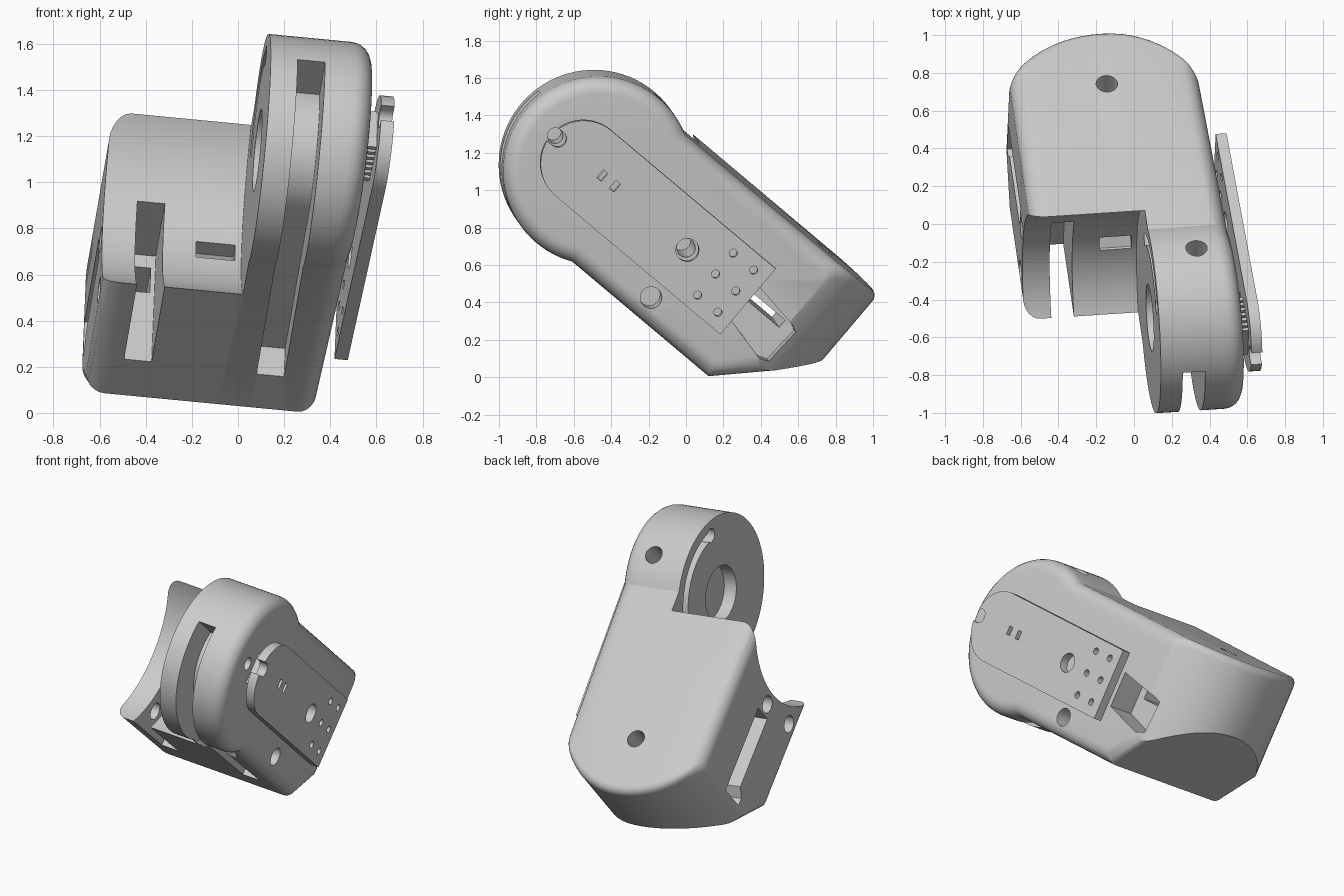
import bpy, bmesh, math
from mathutils import Vector, Matrix

cube = bpy.data.objects.get("Cube")
if cube:
    bpy.data.objects.remove(cube, do_unlink=True)

grey = bpy.data.materials.new("plain grey")
grey.use_nodes = True
grey.diffuse_color = (0.6, 0.6, 0.6, 1)
grey.node_tree.nodes["Principled BSDF"].inputs["Base Color"].default_value = (0.6, 0.6, 0.6, 1)

# Part frame: X across the knuckle, Y along the body, Z through its height
ax = Vector((0.993, 0.065, -0.095)).normalized()
az = ax.cross(Vector((-0.11, 0.76, -0.64))).normalized()
ay = az.cross(ax)
FRAME = Matrix((ax, ay, az)).transposed().to_4x4()

LEFT, RIGHT, INNER = -0.665, 0.38, -0.057  # side faces, inner face of the disc
TOP, BOTTOM = 1.0, 0.09
DY, DZ, DR = -1.115, 0.55, 0.507           # disc centre and radius
FILLET = 0.085
TAPER = 0.035                              # right side leans in towards the end


def loft(name, rings):
    """Skin closed rings of equal length and cap both ends."""
    bm = bmesh.new()
    rows = [[bm.verts.new(p) for p in ring] for ring in rings]
    n = len(rows[0])
    for r0, r1 in zip(rows, rows[1:]):
        for i in range(n):
            j = (i + 1) % n
            bm.faces.new((r0[i], r0[j], r1[j], r1[i]))
    bm.faces.new(rows[0])
    bm.faces.new(rows[-1])
    bmesh.ops.recalc_face_normals(bm, faces=bm.faces)
    mesh = bpy.data.meshes.new(name)
    bm.to_mesh(mesh)
    bm.free()
    obj = bpy.data.objects.new(name, mesh)
    bpy.context.collection.objects.link(obj)
    mesh.materials.append(grey)
    return obj


def prism(name, pts, lo, hi, axis="X", lean=0):
    """Extrude a YZ outline along X, or an XY outline along Z."""
    if axis == "X":
        put = lambda p, h: (h - lean * (p[0] + 0.3), p[0], p[1])
    else:
        put = lambda p, h: (p[0], p[1], h)
    return loft(name, [[put(p, h) for p in pts] for h in (lo, hi)])


def arc(c0, c1, r, start=0, end=360, n=40):
    full = end - start == 360
    steps = [math.radians(start + (end - start) * i / n) for i in range(n if full else n + 1)]
    return [(c0 + r * math.cos(t), c1 + r * math.sin(t)) for t in steps]


def rect(a0, a1, b0, b1):
    return [(a0, b0), (a1, b0), (a1, b1), (a0, b1)]


def cut(obj, pts, lo, hi, axis="X"):
    tool = prism("cutter", pts, lo, hi, axis)
    tool.hide_render = True
    mod = obj.modifiers.new("cut", "BOOLEAN")
    mod.operation, mod.solver, mod.object = "DIFFERENCE", "EXACT", tool
    bpy.context.view_layer.objects.active = obj
    bpy.ops.object.modifier_apply(modifier=mod.name)
    bpy.data.objects.remove(tool, do_unlink=True)


def section(x, d):
    """Side outline at x, inset by d: disc, bottom, chamfer, rounded end."""
    end = -0.096 + math.sqrt(0.61 ** 2 - (x + 0.155) ** 2)
    top, low, r = TOP - d, BOTTOM + d, DR - d
    a = math.degrees(math.asin((top - DZ) / r))
    b = math.degrees(math.asin((DZ - low) / r))
    slope = 0.03 + d * math.sqrt(2)
    pts = arc(DY, DZ, r, a, 360 - b, 56)
    pts += [(low - slope, low), (end, end + slope)]
    pts += arc(end - 0.05, top - 0.05, 0.05, 0, 90, 5)
    lean = TAPER * max(0, (x - INNER) / (RIGHT - INNER))
    return [(x - lean * (y - DY), y, z) for y, z in pts]


# Knuckle body with filleted sides
quarter = [math.radians(90 * i / 6) for i in range(7)]
ease = [(FILLET * (1 - math.cos(t)), FILLET * (1 - math.sin(t))) for t in quarter]
rings = [section(LEFT + o, d) for o, d in ease]
span = RIGHT - LEFT - 2 * FILLET
rings += [section(LEFT + FILLET + span * i / 16, 0) for i in range(1, 16)]
rings += [section(RIGHT - o, d) for o, d in reversed(ease)]
body = loft("knuckle_body", rings)

# Concave seat beside the disc
cut(body, arc(DY, 0.517, 0.605, n=96), -1, INNER)
# Left tendon slot and small sloped window in the seat
cut(body, rect(-1.2, -0.18, -0.1, 0.69), -0.52, -0.40)
cut(body, [(-0.8, 0.42), (-0.505, 0.42), (-0.43, 0.515), (-0.8, 0.515)], -0.255, -0.085)
# Tendon groove round the disc and along the underside
groove = [(-1.8, 0.67)] + arc(DY, DZ, 0.3, 158, 270, 20)
groove += [(-0.165, 0.25), (-0.165, -0.2), (-1.8, -0.2)]
cut(body, groove, 0.06, 0.18)
# Bearing recess and curved stop slot on the inner disc face
cut(body, arc(DY, DZ, 0.18), -0.1, 0.03)
cut(body, arc(DY, DZ, 0.445, 36, 122, 24) + arc(DY, DZ, 0.385, 122, 36, 24), -0.1, 0.02)
end_angle = math.radians(122)
cut(body, arc(DY + 0.415 * math.cos(end_angle), DZ + 0.415 * math.sin(end_angle), 0.045, n=20), -0.1, 0.03)
# Holes in the top surfaces
cut(body, arc(0.18, -1.08, 0.057, n=28), 0.75, 1.3, "Z")
cut(body, arc(-0.16, 0.14, 0.057, n=28), 0.6, 1.3, "Z")
# Pin holes in both sides
for y, z, r, lo, hi in ((-0.49, 0.54, 0.05, -0.03, 0.5), (-0.46, 0.216, 0.058, 0.2, 0.5),
                        (-1.42, 0.55, 0.042, 0.2, 0.5),
                        (-0.43, 0.54, 0.055, -0.8, -0.45), (-0.46, 0.23, 0.055, -0.8, -0.45)):
    cut(body, arc(y, z, r, n=28), lo, hi)
# Long pockets in both sides, flared at the far end, with a narrow slit between
pocket = [(-0.36, 0.48), (0.12, 0.48), (0.17, 0.42), (0.22, 0.42), (0.22, 0.62), (-0.36, 0.62)]
cut(body, pocket, -0.8, -0.42)
cut(body, [(-0.1, 0.41), (0.2, 0.34), (0.25, 0.36), (0.26, 0.57), (0.22, 0.59), (-0.1, 0.64)], 0.17, 0.5)
cut(body, rect(-0.04, 0.19, 0.53, 0.58), -0.5, 0.25)

# Raised side cover
PZ, PH = 0.537, 0.23
cover = prism("side_cover", arc(-1.22, PZ, PH, 90, 270, 32) + [(-0.06, PZ - PH), (-0.06, PZ + PH)],
              0.412, 0.47, lean=0.03)
cut(cover, arc(-0.49, 0.54, 0.062, n=32), 0.3, 0.6)
for y in (-0.29, -0.147):
    for z in (0.39, 0.538, 0.685):
        cut(cover, arc(y, z, 0.022, n=16), 0.3, 0.6)
for y in (-1.10, -1.01):
    cut(cover, rect(y - 0.016, y + 0.016, 0.525, 0.58), 0.3, 0.6)
cut(cover, arc(-1.41, 0.55, 0.045, -90, 90, 16) + [(-1.6, 0.595), (-1.6, 0.505)], 0.3, 0.6)

# Ribs joining the cover to the body
parts = [body, cover]
for i in range(7):
    y = -1.33 + i * 0.035
    parts.append(prism("cover_rib", rect(y, y + 0.018, 0.45, 0.65), 0.345, 0.417, lean=0.03))

for obj in parts:
    obj.matrix_world = FRAME
    bpy.ops.object.select_all(action="DESELECT")
    obj.select_set(True)
    bpy.context.view_layer.objects.active = obj
    bpy.ops.object.shade_smooth_by_angle(angle=math.radians(25))
